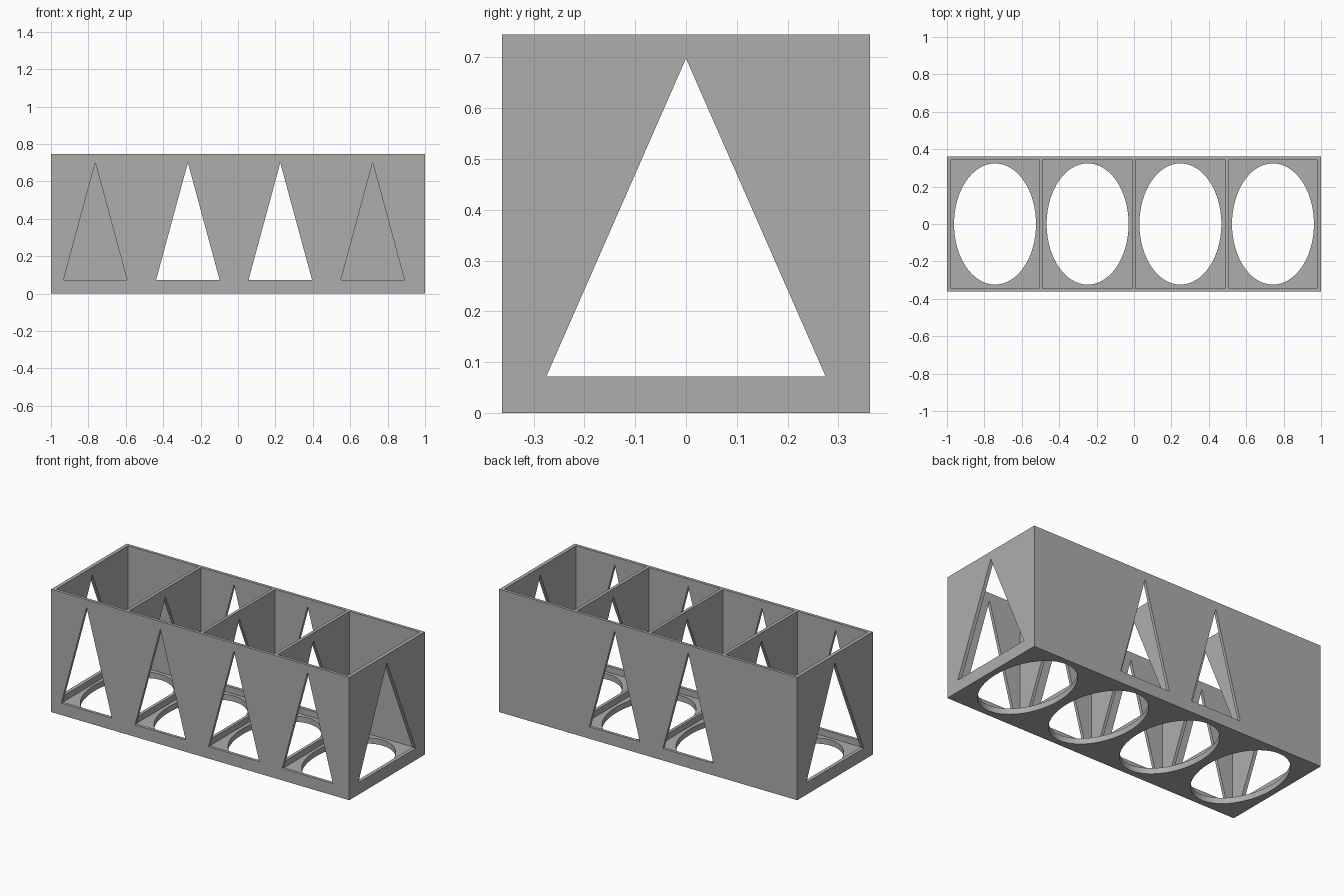
import bpy, bmesh
from math import sin, cos, tau

if "Cube" in bpy.data.objects:
    bpy.data.objects.remove(bpy.data.objects["Cube"], do_unlink=True)

HALF_Y, HEIGHT, FLOOR = 0.362, 0.745, 0.035
INNER_Y = 0.344

grey = bpy.data.materials.new("plain grey")
grey.use_nodes = True
colour = (0.42, 0.42, 0.42, 1)
grey.diffuse_color = colour
grey.node_tree.nodes["Principled BSDF"].inputs["Base Color"].default_value = colour


def prism(name, profile, sweep):
    """Extrude a closed 3D profile along a sweep vector."""
    bm = bmesh.new()
    base = bm.faces.new([bm.verts.new(p) for p in profile])
    top = bmesh.ops.extrude_face_region(bm, geom=[base], use_keep_orig=True)["geom"]
    bmesh.ops.translate(bm, vec=sweep,
                        verts=[v for v in top if isinstance(v, bmesh.types.BMVert)])
    bmesh.ops.recalc_face_normals(bm, faces=bm.faces)
    mesh = bpy.data.meshes.new(name)
    bm.to_mesh(mesh)
    bm.free()
    mesh.materials.append(grey)
    obj = bpy.data.objects.new(name, mesh)
    bpy.context.collection.objects.link(obj)
    return obj


def block(name, x0, x1, y, z0, z1):
    return prism(name, [(x0, -y, z0), (x1, -y, z0), (x1, y, z0), (x0, y, z0)],
                 (0, 0, z1 - z0))


def cut(target, cutter):
    """Subtract the cutter for good, then discard it."""
    cutter.hide_render = True
    mod = target.modifiers.new("cut", 'BOOLEAN')
    mod.operation, mod.solver, mod.object = 'DIFFERENCE', 'EXACT', cutter
    bpy.context.view_layer.objects.active = target
    bpy.ops.object.modifier_apply(modifier=mod.name)
    bpy.data.objects.remove(cutter, do_unlink=True)


# Solid block that becomes the open box
box = block("divided_box", -1, 1, HALF_Y, 0, HEIGHT)

# Four open compartments, leaving thin outer walls and dividers
for x0, x1 in [(-0.978, -0.507), (-0.488, -0.009), (0.009, 0.488), (0.507, 0.978)]:
    cut(box, block("compartment", x0, x1, INNER_Y, FLOOR, HEIGHT + 0.1))

# Oval holes in the floor
for x in (-0.743, -0.248, 0.248, 0.743):
    oval = [(x + 0.219 * cos(tau * i / 96), 0.324 * sin(tau * i / 96), -0.1)
            for i in range(96)]
    cut(box, prism("floor_hole", oval, (0, 0, 0.3)))

# Triangular window through both end walls and all dividers
cut(box, prism("end_window", [(-1.1, -0.275, 0.072), (-1.1, 0.275, 0.072),
                              (-1.1, 0, 0.698)], (2.2, 0, 0)))

# Triangular windows in the front; the middle pair also pierces the back
for x, depth in [(-0.763, 0.4), (-0.268, 0.8), (0.226, 0.8), (0.72, 0.4)]:
    tri = [(x - 0.17, -0.4, 0.072), (x + 0.17, -0.4, 0.072), (x, -0.4, 0.7)]
    cut(box, prism("front_window", tri, (0, depth, 0)))

# Smooth oval rims, crisp corners
bpy.ops.object.select_all(action='DESELECT')
box.select_set(True)
bpy.context.view_layer.objects.active = box
bpy.ops.object.shade_smooth_by_angle(angle=0.5)
